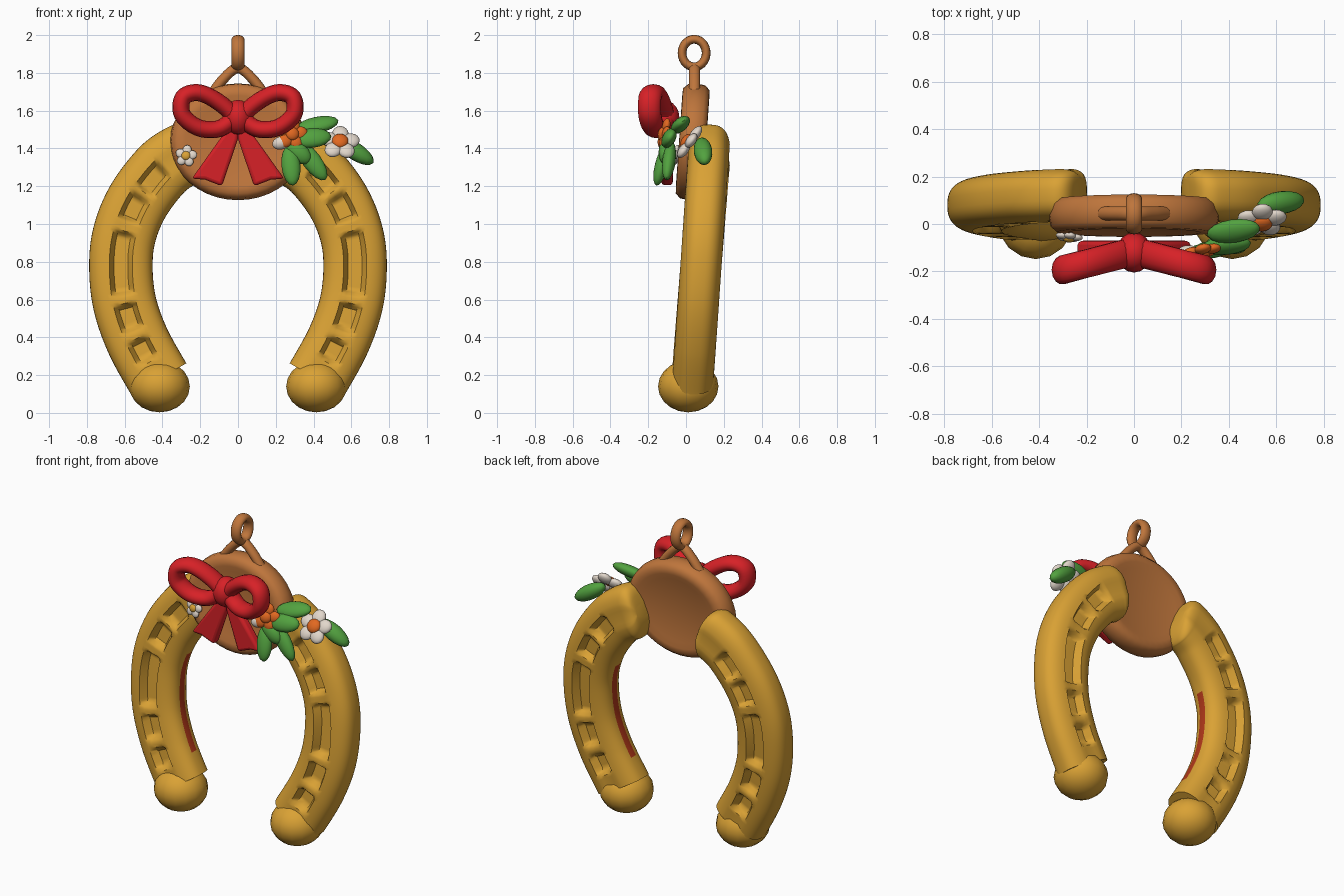
import bpy, bmesh, math
from mathutils import Vector, Matrix

cube = bpy.data.objects.get("Cube")
if cube:
    bpy.data.objects.remove(cube, do_unlink=True)


def material(name, rgb):
    m = bpy.data.materials.new(name)
    m.use_nodes = True
    m.diffuse_color = (*rgb, 1)
    m.node_tree.nodes["Principled BSDF"].inputs["Base Color"].default_value = (*rgb, 1)
    return m


GOLD = material("gold", (0.70, 0.36, 0.035))
COPPER = material("copper", (0.52, 0.18, 0.045))
RED = material("ribbon red", (0.68, 0.015, 0.02))
RUST = material("rust red", (0.45, 0.04, 0.01))
GREEN = material("leaf green", (0.085, 0.36, 0.05))
WHITE = material("petal white", (0.76, 0.68, 0.60))
ORANGE = material("orange", (0.76, 0.14, 0.015))


def finish(name, bm, *mats):
    bmesh.ops.recalc_face_normals(bm, faces=bm.faces)
    me = bpy.data.meshes.new(name)
    bm.to_mesh(me)
    bm.free()
    for m in mats:
        me.materials.append(m)
    ob = bpy.data.objects.new(name, me)
    bpy.context.collection.objects.link(ob)
    bpy.ops.object.select_all(action="DESELECT")
    ob.select_set(True)
    bpy.context.view_layer.objects.active = ob
    bpy.ops.object.shade_smooth_by_angle(angle=math.radians(50))
    return ob


def spline(pts, steps, closed=False):
    """Smooth path through the given points."""
    pts = [Vector(p) for p in pts]
    n = len(pts)
    get = (lambda i: pts[i % n]) if closed else (lambda i: pts[min(max(i, 0), n - 1)])
    out = []
    for i in range(n if closed else n - 1):
        a, b, c, d = (get(i + k) for k in (-1, 0, 1, 2))
        for k in range(steps):
            t = k / steps
            out.append(0.5 * (2 * b + (c - a) * t + (2 * a - 5 * b + 4 * c - d) * t * t
                              + (3 * b - a - 3 * c + d) * t ** 3))
    return out if closed else out + [pts[-1]]


def sweep(path, section, axis=(0, 1, 0), closed=False):
    """Sweep a section, given as (u, v) pairs, along a path; v lies along axis."""
    bm = bmesh.new()
    v_dir, n, rings = Vector(axis), len(path), []
    for i, p in enumerate(path):
        nxt = path[(i + 1) % n] if closed else path[min(i + 1, n - 1)]
        prv = path[i - 1] if closed else path[max(i - 1, 0)]
        u_dir = v_dir.cross(nxt - prv).normalized()
        rings.append([bm.verts.new(p + u_dir * u + v_dir * v)
                      for u, v in section(i / (n - 1), p)])
    m = len(rings[0])
    for i in range(n if closed else n - 1):
        a, b = rings[i], rings[(i + 1) % n]
        for j in range(m):
            f = bm.faces.new((a[j], a[(j + 1) % m], b[(j + 1) % m], b[j]))
            z = path[i].z
            if m == SIDES and j in (m // 2 - 1, m // 2) and 0.3 < z < 1.03:
                f.material_index = 1      # inner stripe of the arms
    if not closed:
        bm.faces.new(rings[0])
        bm.faces.new(rings[-1])
    return bm


def oval(ru, rv, sides=14):
    pts = [(ru * math.cos(a), rv * math.sin(a))
           for a in (math.tau * k / sides for k in range(sides))]
    return lambda t, p: pts


def blobs(name, items, mat):
    """Ellipsoids from (centre, radii, direction of the long x axis, up)."""
    bm = bmesh.new()
    for centre, radii, direction, up in items:
        x = Vector(direction).normalized()
        y = Vector(up).cross(x).normalized()
        rot = Matrix((x, y, x.cross(y))).transposed().to_4x4()
        bmesh.ops.create_uvsphere(
            bm, u_segments=16, v_segments=10, radius=1,
            matrix=Matrix.Translation(centre) @ rot @ Matrix.Diagonal((*radii, 1)))
    return finish(name, bm, mat)


# Horseshoe arms, with nail slots sunk into the front and back
SIDES = 48
SLOTS = ((0.28, 0.38), (0.44, 0.57), (0.63, 0.95), (1.02, 1.14), (1.18, 1.29))


def arm_section(t, p):
    sink = max(min(1, max(0, min(p.z - a, b - p.z) / 0.025 + 0.4)) for a, b in SLOTS)
    sink = 0.05 + 0.4 * sink
    end = 1.0 if t < 0.9 else math.sqrt(max(0.06, 1 - ((t - 0.9) / 0.1) ** 2))
    pts = []
    for j in range(SIDES):
        c, s = (f(math.tau * j / SIDES) for f in (math.cos, math.sin))
        u = 0.168 * math.copysign(abs(c) ** 0.75, c)
        v = 0.112 * math.copysign(abs(s) ** 0.75, s)
        if abs(u) < 0.045:
            v *= 1 - sink
        pts.append((u * end, v * (0.5 + 0.5 * end)))
    return pts


centre_line = [(0.42, 0.18), (0.53, 0.38), (0.60, 0.58), (0.62, 0.78), (0.60, 0.95),
               (0.53, 1.12), (0.41, 1.28), (0.31, 1.355), (0.22, 1.39)]
for side, word in ((1, "left"), (-1, "right")):
    path = [Vector((side * p.x, 0.04 + 0.074 * (p.z - 0.25), p.z))
            for p in spline([(x, 0, z) for x, z in centre_line], 14)]
    if side > 0:
        section = arm_section
    else:
        section = lambda t, p: [(-u, v) for u, v in arm_section(t, p)]
    finish(word + "_arm", sweep(path, section), GOLD, RUST)
    blobs(word + "_foot", [((side * 0.415, 0.012, 0.14), (0.16, 0.16, 0.137),
                            (1, 0, 0), (0, 0, 1))], GOLD)

# Round plate, lathed with a slightly dished face
bm = bmesh.new()
half = [(0, 0.06), (0.24, 0.06), (0.28, 0.072), (0.325, 0.07), (0.352, 0.045), (0.36, 0)]
profile = half + [(r, -h) for r, h in reversed(half[:-1])]
verts = [bm.verts.new((r, h, 0)) for r, h in profile]
edges = [bm.edges.new(pair) for pair in zip(verts, verts[1:])]
bmesh.ops.spin(bm, geom=verts + edges, cent=(0, 0, 0), axis=(0, 1, 0),
               angle=math.tau, steps=40, use_duplicate=False)
bmesh.ops.remove_doubles(bm, verts=bm.verts, dist=0.0005)
bm.transform(Matrix.Translation((0, 0.035, 1.435)) @ Matrix.Rotation(-0.07, 4, "X")
             @ Matrix.Diagonal((1, 1, 0.86, 1)))
finish("round_plate", bm, COPPER)

# Hanging lug and chain link
lug = spline([(-0.15, 0.045, 1.67), (-0.08, 0.045, 1.765), (0, 0.045, 1.825),
              (0.08, 0.045, 1.765), (0.15, 0.045, 1.67)], 6)
finish("hanging_lug", sweep(lug, oval(0.027, 0.03)), COPPER)
link = [Vector((0, 0.043 + 0.064 * math.cos(a), 1.905 + 0.073 * math.sin(a)))
        for a in (math.tau * k / 28 for k in range(28))]
finish("chain_link", sweep(link, oval(0.023, 0.034), (1, 0, 0), True), COPPER)

# Ribbon bow
loop = [(0.03, 1.57), (0.11, 1.65), (0.21, 1.695), (0.29, 1.67),
        (0.295, 1.58), (0.21, 1.51), (0.10, 1.505)]
tail = [(0, 1.53), (0.06, 1.50), (0.245, 1.24), (0.175, 1.235), (0.085, 1.20), (0, 1.45)]
for side, word in ((1, "left"), (-1, "right")):
    path = spline([(side * x, -0.115 - 0.26 * x, z) for x, z in loop], 6, True)
    finish(word + "_bow_loop", sweep(path, oval(0.045, 0.062), closed=True), RED)
    bm = bmesh.new()
    face = bm.faces.new([bm.verts.new((side * x, -0.13, z)) for x, z in tail])
    ext = bmesh.ops.extrude_face_region(bm, geom=[face])
    bmesh.ops.translate(bm, vec=(0, 0.06, 0),
                        verts=[g for g in ext["geom"] if isinstance(g, bmesh.types.BMVert)])
    ob = finish(word + "_bow_tail", bm, RED)
    bev = ob.modifiers.new("soft edge", "BEVEL")
    bev.width, bev.segments = 0.018, 3
blobs("bow_knot", [((0, -0.12, 1.565), (0.075, 0.085, 0.092), (1, 0, 0), (0, 0, 1))], RED)

# Leaves
blobs("leaves", [
    ((0.42, -0.03, 1.525), (0.115, 0.055, 0.035), (1, 0.15, 0.2), (0, -0.7, 1)),
    ((0.39, -0.09, 1.455), (0.105, 0.055, 0.035), (1, 0.1, 0.1), (0, -1, 0.5)),
    ((0.39, -0.09, 1.335), (0.125, 0.05, 0.035), (0.55, -0.1, -0.75), (0, -1, 0)),
    ((0.28, -0.13, 1.31), (0.11, 0.05, 0.035), (0.1, -0.25, -1), (0, -1, 0)),
    ((0.32, -0.11, 1.38), (0.08, 0.05, 0.035), (0.7, 0, -0.6), (0, -1, 0)),
    ((0.62, 0.09, 1.385), (0.115, 0.05, 0.045), (0.85, 0.1, -0.55), (0, -0.6, 1)),
], GREEN)


# Flowers: five petals around a button
def flower(name, centre, normal, size, petal_mat, button_mat):
    n, c = Vector(normal).normalized(), Vector(centre)
    a = n.orthogonal().normalized()
    petals = []
    for k in range(5):
        d = Matrix.Rotation(math.tau * k / 5, 3, n) @ a
        petals.append((c + d * size * 0.55, (size * 0.47, size * 0.42, size * 0.24), d, n))
    blobs(name + "_petals", petals, petal_mat)
    blobs(name + "_button", [(c + n * size * 0.15, (size * 0.42, size * 0.42, size * 0.25),
                              a, n)], button_mat)


flower("large_flower", (0.54, 0.015, 1.43), (0.05, -0.8, 0.6), 0.105, WHITE, ORANGE)
flower("small_flower", (-0.275, -0.055, 1.36), (-0.1, -1, 0.2), 0.058, WHITE, GOLD)
flower("orange_flower", (0.285, -0.115, 1.475), (0.2, -1, 0.2), 0.085, ORANGE, ORANGE)
blobs("white_petal", [((0.23, -0.12, 1.43), (0.05, 0.035, 0.03), (1, 0, 0.3), (0, -1, 0))], WHITE)
